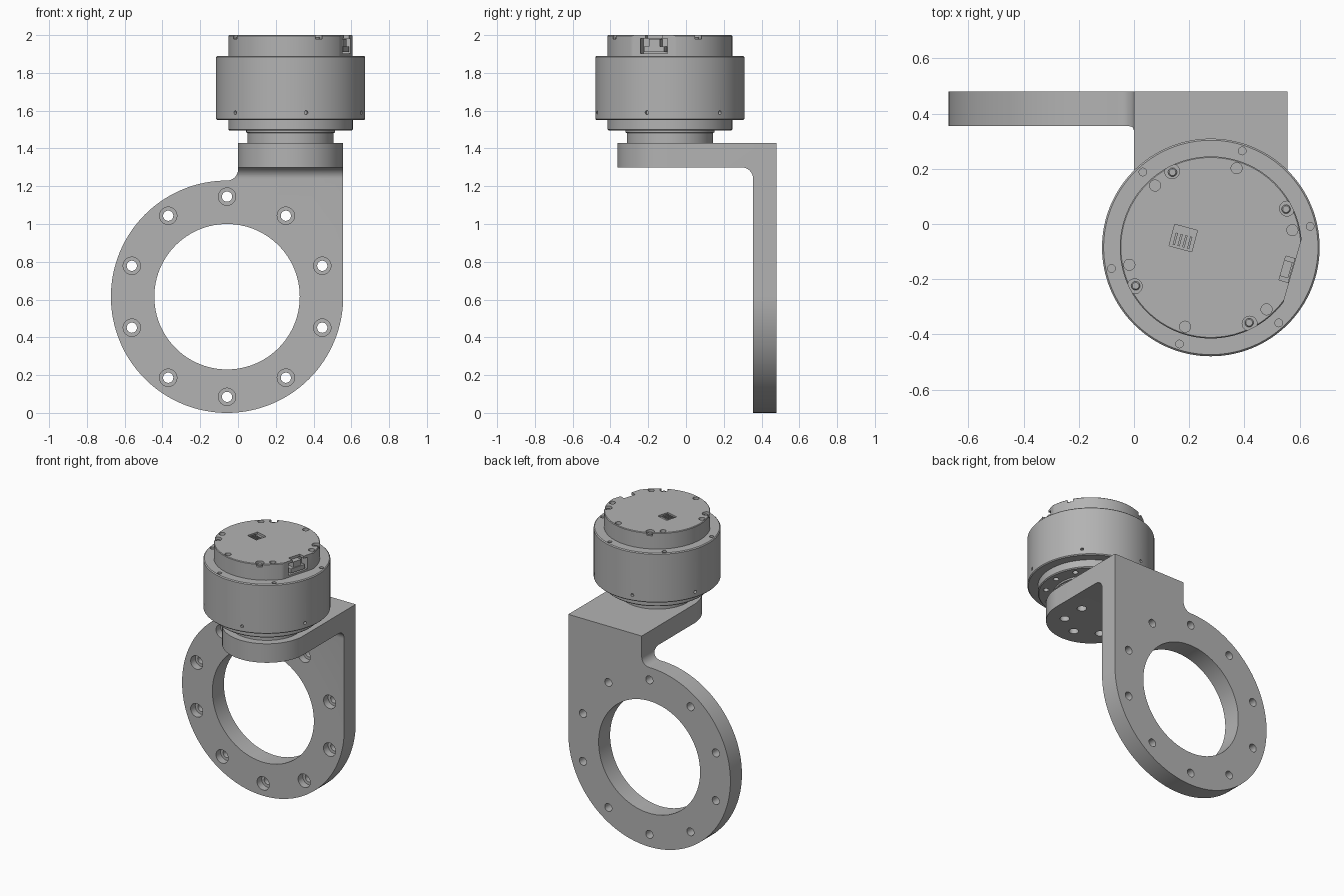
import bpy, bmesh
from math import cos, sin, radians, pi
from mathutils import Matrix, Vector

cube = bpy.data.objects.get("Cube")
if cube:
    bpy.data.objects.remove(cube, do_unlink=True)

grey = bpy.data.materials.new("metal grey")
grey.use_nodes = True
GREY = (0.45, 0.45, 0.45, 1)
grey.diffuse_color = GREY
grey.node_tree.nodes["Principled BSDF"].inputs["Base Color"].default_value = GREY

RING = Vector((-0.058, 0, 0.615))     # centre of the ring plate
MOTOR = Vector((0.2785, -0.085, 0))   # motor axis
RING_R, SHELF_R = 0.615, 0.2785
TOP, FRONT, BACK = 1.43, 0.355, 0.48


def finish(name, bm):
    bmesh.ops.recalc_face_normals(bm, faces=bm.faces)
    mesh = bpy.data.meshes.new(name)
    bm.to_mesh(mesh)
    bm.free()
    obj = bpy.data.objects.new(name, mesh)
    bpy.context.collection.objects.link(obj)
    mesh.materials.append(grey)
    return obj


def arc(cx, cy, r, a0, a1, n):
    angles = [radians(a0 + (a1 - a0) * i / n) for i in range(n + 1)]
    return [(cx + r * cos(a), cy + r * sin(a)) for a in angles]


def prism(name, pts, axis, lo, hi):
    """Extrude a 2D outline along the given axis."""
    place = {"x": lambda p, t: (t, p[0], p[1]),
             "y": lambda p, t: (p[0], t, p[1]),
             "z": lambda p, t: (p[0], p[1], t)}[axis]
    bm = bmesh.new()
    a = [bm.verts.new(place(p, lo)) for p in pts]
    b = [bm.verts.new(place(p, hi)) for p in pts]
    bm.faces.new(a)
    bm.faces.new(b)
    for i in range(len(pts)):
        j = (i + 1) % len(pts)
        bm.faces.new((a[i], a[j], b[j], b[i]))
    return finish(name, bm)


def lathe(name, profile, origin, turn=None, seg=96):
    """Closed solid from (radius, height) steps around local z."""
    m = Matrix.Translation(origin) @ (turn or Matrix())
    bm = bmesh.new()
    rings = [[bm.verts.new(m @ Vector((r * cos(2 * pi * i / seg), r * sin(2 * pi * i / seg), h)))
              for i in range(seg)] for r, h in profile]
    for lo, hi in zip(rings, rings[1:]):
        for i in range(seg):
            j = (i + 1) % seg
            bm.faces.new((lo[i], lo[j], hi[j], hi[i]))
    bm.faces.new(rings[0])
    bm.faces.new(rings[-1])
    return finish(name, bm)


def disc(name, r, z0, z1, c=0.006):
    """Motor disc with chamfered rims."""
    return lathe(name, [(r - c, z0), (r, z0 + c), (r, z1 - c), (r - c, z1)], MOTOR, seg=128)


def block(name, size, origin, angle=0):
    bm = bmesh.new()
    m = Matrix.Translation(origin) @ Matrix.Rotation(radians(angle), 4, "Z") @ Matrix.Diagonal((*size, 1))
    bmesh.ops.create_cube(bm, size=1, matrix=m)
    return finish(name, bm)


def polar(r, deg, z):
    return MOTOR + Vector((r * cos(radians(deg)), r * sin(radians(deg)), z))


def boolean(target, tools, operation="DIFFERENCE"):
    bpy.context.view_layer.objects.active = target
    for tool in tools:
        mod = target.modifiers.new("cut", "BOOLEAN")
        mod.operation, mod.solver, mod.object = operation, "EXACT", tool
        bpy.ops.object.modifier_apply(modifier=mod.name)
        bpy.data.objects.remove(tool, do_unlink=True)


parts = []

# Bracket: front, side and top outlines intersected, then drilled
cx, cz = RING.x, RING.z
fil = -cx
front_outline = [(0, TOP), (cx + RING_R, TOP)]
front_outline += arc(cx, cz, RING_R, 0, -270, 96)
front_outline += arc(cx, cz + RING_R + fil, fil, -90, 0, 10)
side_outline = [(BACK, -0.1), (BACK, 1.6), (-0.6, 1.6), (-0.6, 1.3)]
side_outline += arc(FRONT - 0.06, 1.24, 0.06, 90, 0, 10) + [(FRONT, -0.1)]
top_outline = [(-1, 0.7), (-1, MOTOR.y)]
top_outline += arc(MOTOR.x, MOTOR.y, SHELF_R, 180, 360, 48) + [(1, MOTOR.y), (1, 0.7)]
bracket = prism("bracket", front_outline, "y", -0.55, 0.65)
boolean(bracket, [prism("side_cut", side_outline, "x", -1.2, 1.2),
                  prism("top_cut", top_outline, "z", -0.2, 1.8)], "INTERSECT")
back_turn = Matrix.Rotation(-pi / 2, 4, "X")     # local z points to +y
cutters = [lathe("bore", [(0.385, 0.2), (0.385, 0.6)], RING, back_turn)]
for i in range(10):
    a = radians(90 + 36 * i)
    at = RING + Vector((0.53 * cos(a), 0, 0.53 * sin(a)))
    cutters.append(lathe("bolt", [(0.046, 0.3), (0.046, 0.405), (0.027, 0.405), (0.027, 0.6)],
                         at, back_turn, 32))
for i in range(6):
    cutters.append(lathe("shelf_hole", [(0.03, 1.2), (0.03, 1.6)], polar(0.165, 30 + 60 * i, 0), seg=32))
boolean(bracket, cutters)
parts.append(bracket)

# Motor output neck and lower rim
parts.append(lathe("output_neck", [(0.228, TOP), (0.228, 1.482), (0.235, 1.484), (0.235, 1.5)], MOTOR))
lower_rim = disc("lower_rim", 0.33, 1.495, 1.56)
boolean(lower_rim, [lathe("rim_hole", [(0.018, 1.4), (0.018, 1.52)], polar(0.283, 30 * i, 0), seg=16)
                    for i in range(12)])
parts.append(lower_rim)

# Main housing with screw holes on the shoulder and side
housing = disc("motor_housing", 0.3945, 1.55, 1.89)
holes = []
for i in range(6):
    holes.append(lathe("shoulder_hole", [(0.014, 1.87), (0.014, 2)], polar(0.368, 12 + 60 * i, 0), seg=20))
    a = -18 + 60 * i
    turn = Matrix.Rotation(radians(a), 4, "Z") @ Matrix.Rotation(pi / 2, 4, "Y")
    holes.append(lathe("side_hole", [(0.01, 0), (0.01, 0.1)], polar(0.375, a, 1.59), turn, 16))
boolean(housing, holes)
parts.append(housing)

# Top cap: screw holes, edge notches, connector flat and pocket, switch recess
PLUG = -16
cap = disc("motor_cap", 0.33, 1.88, 2.0, 0.004)
cuts = [block("flat", (0.2, 0.5, 0.3), polar(0.408, PLUG, 1.99), PLUG),
        block("pocket", (0.1, 0.15, 0.08), polar(0.3, PLUG, 1.943), PLUG),
        block("plug_slot", (0.06, 0.09, 0.05), polar(0.3, PLUG, 1.985), PLUG)]
for i in range(6):
    cuts.append(lathe("cap_hole", [(0.02, 1.97), (0.02, 2.1)], polar(0.302, 12 + 60 * i, 0), seg=24))
for i in range(4):
    a = 27 + 90 * i
    cuts.append(lathe("notch", [(0.027, 1.98), (0.027, 2.1)], polar(0.31, a, 0), seg=24))
    parts.append(lathe("notch_screw", [(0.016, 1.97), (0.016, 1.986), (0.012, 1.99)], polar(0.306, a, 0), seg=20))
SWITCH = MOTOR + Vector((-0.1, 0.034, 2))
cuts.append(block("switch_recess", (0.085, 0.08, 0.03), SWITCH, -15))
boolean(cap, cuts)
parts.append(cap)

# Connector in the pocket and small bars in the recess
parts.append(block("connector", (0.06, 0.11, 0.03), polar(0.275, PLUG, 1.925), PLUG))
parts.append(block("connector_tab", (0.05, 0.06, 0.045), polar(0.275, PLUG, 1.957), PLUG))
spin = Matrix.Rotation(radians(-15), 3, "Z")
for i in range(4):
    at = SWITCH + spin @ Vector((-0.027 + 0.018 * i, -0.01, -0.01))
    parts.append(block("switch_bar", (0.008, 0.045, 0.012), at, -15))

# Smooth the curved faces, keep the edges sharp
bpy.ops.object.select_all(action="DESELECT")
for part in parts:
    part.select_set(True)
bpy.context.view_layer.objects.active = bracket
bpy.ops.object.shade_smooth_by_angle(angle=radians(30))
